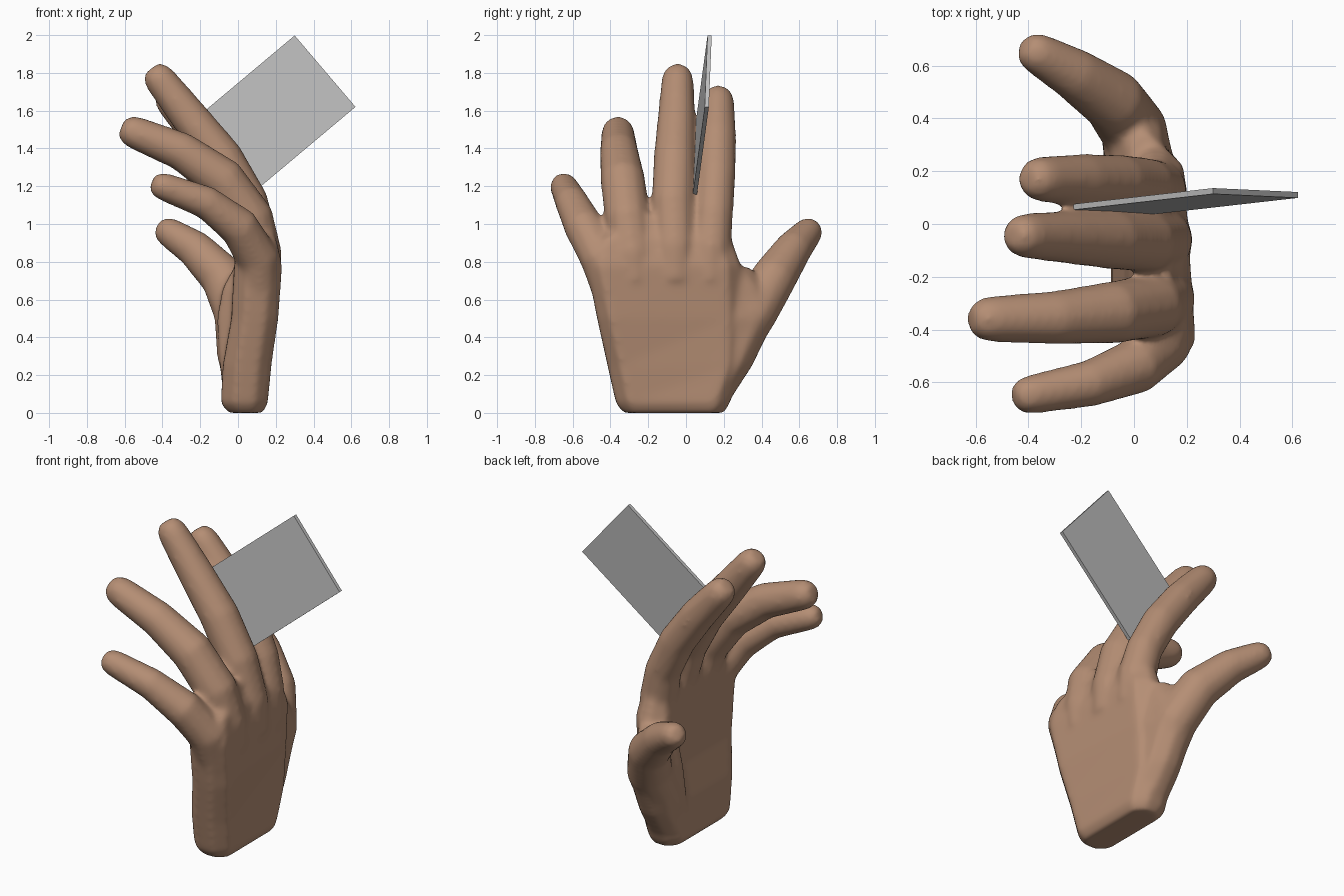
import bpy, bmesh
from math import cos, sin, pi
from mathutils import Vector

if "Cube" in bpy.data.objects:
    bpy.data.objects.remove(bpy.data.objects["Cube"], do_unlink=True)


def material(name, colour):
    m = bpy.data.materials.new(name)
    m.use_nodes = True
    m.diffuse_color = (*colour, 1)
    m.node_tree.nodes["Principled BSDF"].inputs["Base Color"].default_value = (*colour, 1)
    return m


def make_object(name, bm, mat):
    bmesh.ops.recalc_face_normals(bm, faces=bm.faces)
    mesh = bpy.data.meshes.new(name)
    bm.to_mesh(mesh)
    bm.free()
    mesh.materials.append(mat)
    obj = bpy.data.objects.new(name, mesh)
    bpy.context.collection.objects.link(obj)
    return obj


def loft(bm, rings):
    """Skin a list of equal rings and close both ends."""
    rings = [[bm.verts.new(p) for p in ring] for ring in rings]
    n = len(rings[0])
    for a, b in zip(rings, rings[1:]):
        for i in range(n):
            j = (i + 1) % n
            bm.faces.new((a[i], a[j], b[j], b[i]))
    bm.faces.new(rings[0])
    bm.faces.new(rings[-1])


def finger(bm, path, sides=12):
    """Tapered tube through (x, y, z, radius) points with a blunt tip."""
    pts = [(Vector(p[:3]), p[3]) for p in path]
    end, r = pts[-1]
    ahead = (end - pts[-2][0]).normalized()
    pts += [(end + ahead * r * 0.55, r * 0.9), (end + ahead * r, r * 0.55)]
    rings = []
    for i, (c, r) in enumerate(pts):
        t = (pts[min(i + 1, len(pts) - 1)][0] - pts[max(i - 1, 0)][0]).normalized()
        u = Vector((0, 1, 0)).cross(t).normalized()
        v = t.cross(u)
        rings.append([c + r * (u * cos(2 * pi * k / sides) + v * sin(2 * pi * k / sides))
                      for k in range(sides)])
    loft(bm, rings)


def slab(bm, sections):
    """Block through (z, x0, x1, y0, y1) rectangles, thinner to the thumb side."""
    rings = []
    for z, x0, x1, y0, y1 in sections:
        c = (x1 - x0) * 0.28
        x2 = x1 - 0.045 * min(z * 2, 1)
        rings.append([(x0 + c, y0, z), (x1 - c, y0, z), (x1, y0 + c, z), (x2, y1 - c, z),
                      (x2 - c, y1, z), (x0 + c, y1, z), (x0, y1 - c, z), (x0, y0 + c, z)])
    loft(bm, rings)


skin = material("brown skin", (0.46, 0.27, 0.175))
grey = material("light grey", (0.52, 0.52, 0.52))

# Palm and wrist
bm = bmesh.new()
slab(bm, [(0.0, -0.05, 0.13, -0.33, 0.20), (0.05, -0.09, 0.158, -0.37, 0.23),
          (0.25, -0.08, 0.178, -0.415, 0.3), (0.5, -0.035, 0.215, -0.47, 0.3),
          (0.78, -0.02, 0.235, -0.525, 0.29), (0.92, 0.0, 0.205, -0.48, 0.24),
          (1.05, 0.04, 0.14, -0.24, 0.2)])

# Ball of the thumb and the web beside it
slab(bm, [(0.05, -0.07, 0.13, 0.0, 0.22), (0.25, -0.095, 0.15, 0.05, 0.35),
          (0.5, -0.11, 0.165, 0.1, 0.47), (0.66, -0.08, 0.15, 0.12, 0.43),
          (0.77, -0.02, 0.15, 0.14, 0.34)])

# Fingers and thumb, from knuckle to tip
finger(bm, [(0.12, -0.39, 0.62, 0.1), (0.105, -0.445, 0.82, 0.118), (0.005, -0.54, 0.985, 0.108),
            (-0.17, -0.605, 1.115, 0.09), (-0.385, -0.645, 1.195, 0.076)])
finger(bm, [(0.12, -0.27, 0.7, 0.11), (0.12, -0.285, 0.84, 0.115), (0.07, -0.31, 1.03, 0.122),
            (-0.08, -0.335, 1.235, 0.12), (-0.3, -0.355, 1.385, 0.103),
            (-0.535, -0.36, 1.48, 0.089)])
finger(bm, [(0.12, -0.06, 0.7, 0.105), (0.11, -0.06, 0.88, 0.115), (0.045, -0.068, 1.12, 0.116),
            (-0.085, -0.06, 1.35, 0.113), (-0.26, -0.05, 1.57, 0.101),
            (-0.405, -0.045, 1.755, 0.087)])
finger(bm, [(0.1, 0.12, 0.7, 0.105), (0.09, 0.132, 0.88, 0.11), (0.05, 0.147, 1.06, 0.104),
            (-0.055, 0.16, 1.27, 0.105), (-0.2, 0.166, 1.47, 0.101), (-0.345, 0.17, 1.64, 0.088)])
finger(bm, [(0.01, 0.2, 0.28, 0.12), (0.0, 0.355, 0.53, 0.13), (-0.08, 0.468, 0.72, 0.122),
            (-0.23, 0.57, 0.87, 0.1), (-0.355, 0.64, 0.95, 0.081)])
hand = make_object("hand", bm, skin)

# Fuse the parts into one soft skin
remesh = hand.modifiers.new("fuse", "REMESH")
remesh.mode = "VOXEL"
remesh.voxel_size = 0.014
remesh.use_smooth_shade = True
soften = hand.modifiers.new("soften", "SMOOTH")
soften.factor = 0.5
soften.iterations = 18

# Card held between the two fingers
bm = bmesh.new()
corners = [(0.3, 0.125, 1.998), (0.622, 0.11, 1.62), (0.05, 0.045, 1.14), (-0.27, 0.06, 1.52)]
loft(bm, [[(x, y + d, z) for x, y, z in corners] for d in (-0.011, 0.011)])
make_object("card", bm, grey)
